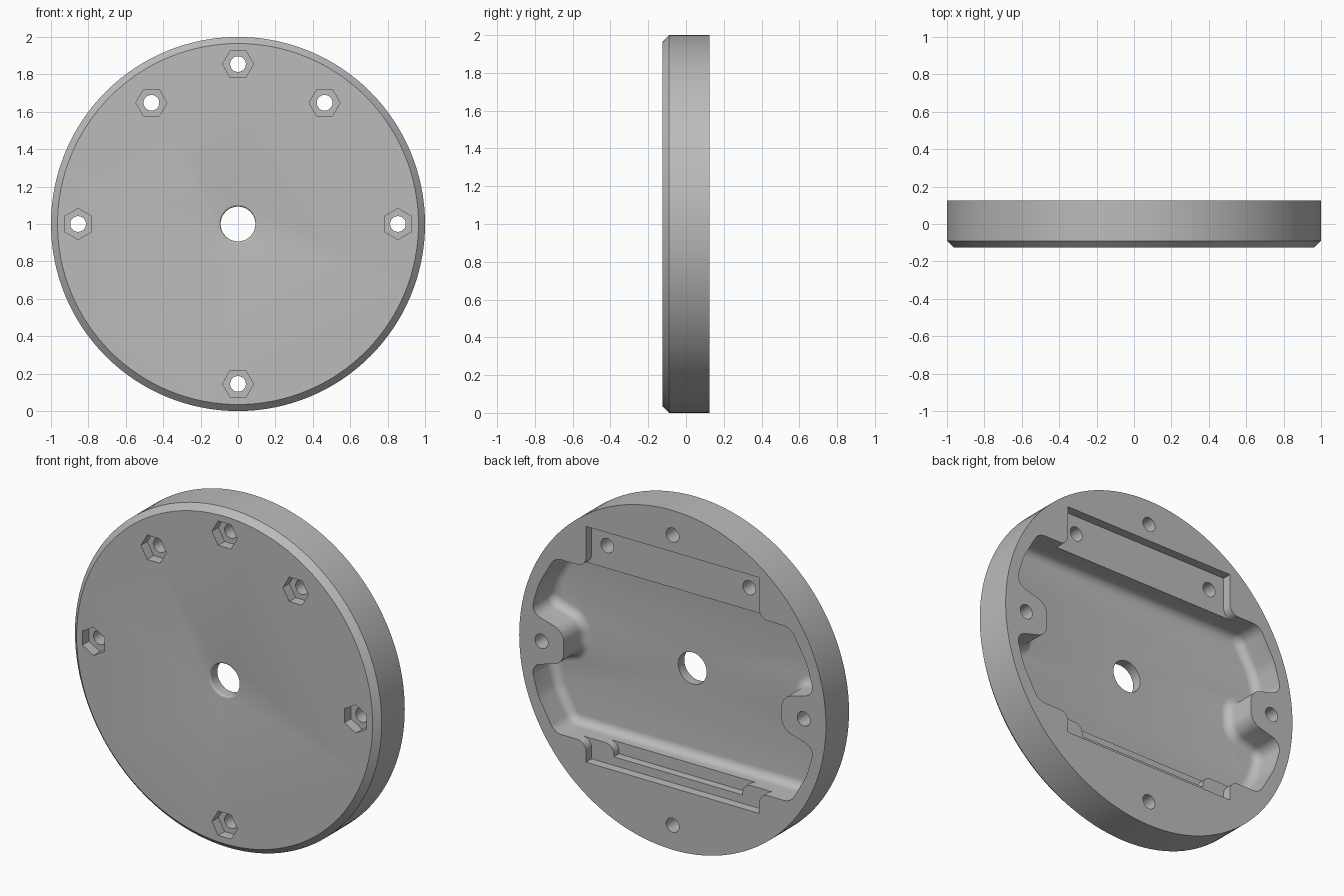
import bpy, bmesh, math
from mathutils import Vector

cube = bpy.data.objects.get("Cube")
if cube:
    bpy.data.objects.remove(cube, do_unlink=True)

FRONT, BACK, MID = -0.125, 0.125, 1.0

grey = bpy.data.materials.new("plain grey")
grey.use_nodes = True
colour = (0.5, 0.5, 0.5, 1)
grey.diffuse_color = colour
grey.node_tree.nodes["Principled BSDF"].inputs["Base Color"].default_value = colour


def circle(radius, sides, x=0.0, z=0.0, turn=0.0):
    return [Vector((x + radius * math.cos(turn + math.tau * i / sides),
                    z + radius * math.sin(turn + math.tau * i / sides)))
            for i in range(sides)]


def rounded(corners, steps=10):
    """Closed outline from (x, z, radius) corners."""
    out, n = [], len(corners)
    for i, (x, z, r) in enumerate(corners):
        p = Vector((x, z))
        if r == 0:
            out.append(p)
            continue
        a = (Vector(corners[i - 1][:2]) - p).normalized()
        b = (Vector(corners[(i + 1) % n][:2]) - p).normalized()
        half = a.angle(b) / 2
        centre = p + (a + b).normalized() * (r / math.sin(half))
        start = p + a * (r / math.tan(half)) - centre
        end = p + b * (r / math.tan(half)) - centre
        sweep = start.angle_signed(end)
        for k in range(steps + 1):
            t = -sweep * k / steps
            c, s = math.cos(t), math.sin(t)
            out.append(centre + Vector((start.x * c - start.y * s,
                                        start.x * s + start.y * c)))
    return out


def inset(points, d):
    """Shift a clockwise outline inwards."""
    out, n = [], len(points)
    for i, p in enumerate(points):
        t = ((p - points[i - 1]).normalized()
             + (points[(i + 1) % n] - p).normalized()).normalized()
        out.append(p + Vector((t.y, -t.x)) * d)
    return out


def loft(name, rings):
    """Solid through matching outlines, each given as (points, y)."""
    bm = bmesh.new()
    loops = [[bm.verts.new((p.x, y, p.y + MID)) for p in pts] for pts, y in rings]
    n = len(loops[0])
    for a, b in zip(loops, loops[1:]):
        for i in range(n):
            j = (i + 1) % n
            bm.faces.new((a[i], a[j], b[j], b[i]))
    bm.faces.new(loops[0])
    bm.faces.new(loops[-1])
    bmesh.ops.recalc_face_normals(bm, faces=bm.faces)
    mesh = bpy.data.meshes.new(name)
    bm.to_mesh(mesh)
    bm.free()
    mesh.materials.append(grey)
    obj = bpy.data.objects.new(name, mesh)
    bpy.context.collection.objects.link(obj)
    return obj


def cut(target, rings):
    cutter = loft("cutter", rings)
    cutter.hide_render = True
    mod = target.modifiers.new("cut", "BOOLEAN")
    mod.operation, mod.solver, mod.object = "DIFFERENCE", "EXACT", cutter
    bpy.context.view_layer.objects.active = target
    bpy.ops.object.modifier_apply(modifier=mod.name)
    bpy.data.objects.remove(cutter, do_unlink=True)


def mirrored(side):
    """Clockwise corners of the +x side, completed with the -x side."""
    return side + [(-x, z, r) for x, z, r in reversed(side)]


# Round plate with a chamfered front rim
plate = loft("round_plate", [(circle(0.965, 128), FRONT),
                             (circle(1.0, 128), FRONT + 0.035),
                             (circle(1.0, 128), BACK)])

# Main pocket with side lugs and a filleted floor
upper = [(0.77, 0.515, 0.08), (0.875, 0.33, 0.3), (0.925, 0.155, 0.062), (0.71, 0.095, 0.085)]
outline = rounded(mirrored(upper + [(x, -z, r) for x, z, r in reversed(upper)]))
floor, fillet = BACK - 0.185, 0.05
rings = [(outline, BACK + 0.1)]
for k in range(7):
    a = math.pi / 2 * k / 6
    rings.append((inset(outline, fillet * (1 - math.cos(a))),
                  floor + fillet * (1 - math.sin(a))))
cut(plate, rings)

# Shallow ledges above and below the pocket, and a deeper slot in the lower one
for width, edge, depth, sign in ((0.565, 0.755, 0.053, 1),
                                 (0.565, 0.635, 0.053, -1),
                                 (0.42, 0.585, 0.1, -1)):
    ledge = rounded(mirrored([(width, edge, 0), (width, 0.515, 0.055),
                              (0.68, 0.515, 0), (0.68, 0.42, 0)]))
    ledge = [Vector((p.x, p.y * sign)) for p in ledge]
    cut(plate, [(ledge, BACK - depth), (ledge, BACK + 0.1)])

# Centre bore, rounded at the front
bore, lip = 0.093, 0.012
rings = [(circle(bore + lip, 48), FRONT - 0.05)]
for k in range(6):
    a = math.pi / 2 * k / 5
    rings.append((circle(bore + lip * (1 - math.sin(a)), 48),
                  FRONT + lip * (1 - math.cos(a))))
cut(plate, rings + [(circle(bore, 48), BACK + 0.1)])

# Bolt holes with hexagonal nut recesses in the front
for x, z, turn in ((0, 0.855, 0), (0, -0.855, 0), (0.855, 0, math.pi / 6),
                   (-0.855, 0, math.pi / 6), (0.463, 0.648, 0), (-0.463, 0.648, 0)):
    hole = circle(0.042, 32, x, z)
    cut(plate, [(hole, FRONT - 0.1), (hole, BACK + 0.1)])
    nut = circle(0.083, 6, x, z, turn)
    cut(plate, [(nut, FRONT - 0.1), (nut, FRONT + 0.06)])

bpy.ops.object.select_all(action="DESELECT")
plate.select_set(True)
bpy.context.view_layer.objects.active = plate
bpy.ops.object.shade_smooth_by_angle(angle=math.radians(30))
